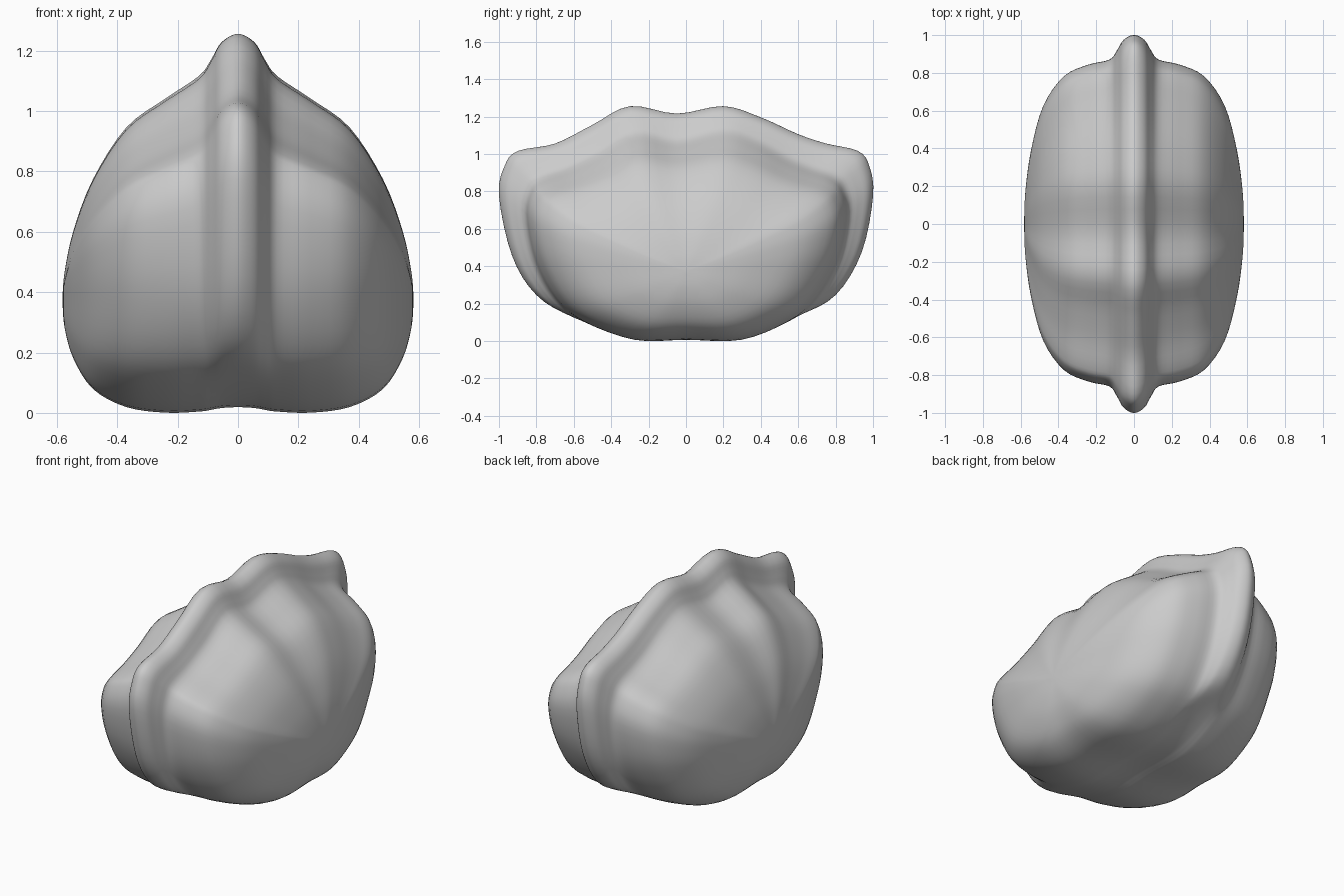
import bpy, bmesh

if "Cube" in bpy.data.objects:
    bpy.data.objects.remove(bpy.data.objects["Cube"])

# Keel outline and shoulder outline, paired point by point: (keel y, keel z, shoulder y, shoulder z)
OUTLINE = [
    (0, .02, 0, .005), (-.3, .02, -.28, .005), (-.6, .12, -.55, .10), (-.8, .24, -.70, .22),
    (-.93, .45, -.81, .42), (-1, .77, -.86, .68), (-.97, .93, -.83, .82), (-.9, 1.01, -.77, .87),
    (-.7, 1.05, -.62, .92), (-.5, 1.15, -.45, 1.0), (-.3, 1.25, -.27, 1.10), (-.05, 1.21, -.05, 1.06),
    (.2, 1.25, .2, 1.11), (.4, 1.19, .37, 1.06), (.6, 1.10, .54, .97), (.75, 1.05, .66, .92),
    (.92, 1.01, .78, .88), (.98, .93, .84, .82), (1, .77, .87, .68), (.94, .47, .82, .43),
    (.8, .24, .70, .22), (.6, .13, .55, .10), (.32, .025, .3, .005)]
# Ridge rings: (x, share of shoulder outline)
RIDGE = [(0, 0), (.055, .2), (.09, .62)]
# Cheek rings: (x, scale along y, scale above centre, scale below centre)
CHEEK = [(.13, 1, 1, 1), (.24, .97, .90, 1.01), (.37, .90, .77, .96), (.48, .72, .54, .80),
         (.545, .45, .31, .53), (.575, .2, .12, .25), (.582, 0, 0, 0)]
CENTRE_Z = .37
STEPS = 4


def spline(a, b, c, d, t):
    """Catmull-Rom point between b and c."""
    return tuple(.5 * (2 * q + (r - p) * t + (2 * p - 5 * q + 4 * r - s) * t * t
                       + (3 * q - p - 3 * r + s) * t ** 3) for p, q, r, s in zip(a, b, c, d))


def cheek_point(x, sy, up, down, y, z):
    w = min(1, max(0, (z - CENTRE_Z + .15) / .3))
    w = w * w * (3 - 2 * w)
    return (x, y * sy, CENTRE_Z + (z - CENTRE_Z) * (down + (up - down) * w))


# Smooth the closed outline
n = len(OUTLINE)
outline = [spline(*(OUTLINE[(i + k) % n] for k in (-1, 0, 1, 2)), s / STEPS)
           for i in range(n) for s in range(STEPS)]

# Key rings on one side, then mirrored to the other
half = [[(x, py + (by - py) * f, pz + (bz - pz) * f) for py, pz, by, bz in outline] for x, f in RIDGE]
half += [[cheek_point(*c, by, bz) for _, _, by, bz in outline] for c in CHEEK]
keys = [[(-x, y, z) for x, y, z in ring] for ring in half[:0:-1]] + half

# Interpolate between the key rings
rings = []
last = len(keys) - 1
for i in range(last):
    quad = [keys[min(last, max(0, i + k))] for k in (-1, 0, 1, 2)]
    for s in range(STEPS):
        rings.append([spline(*pts, s / STEPS) for pts in zip(*quad)])
rings.append(keys[-1])

# Skin the rings
bm = bmesh.new()
verts = [[bm.verts.new(p) for p in ring] for ring in rings]
m = len(outline)
for a, b in zip(verts, verts[1:]):
    for j in range(m):
        bm.faces.new((a[j], a[(j + 1) % m], b[(j + 1) % m], b[j]))
bmesh.ops.remove_doubles(bm, verts=bm.verts, dist=1e-5)
bmesh.ops.recalc_face_normals(bm, faces=bm.faces)
for face in bm.faces:
    face.smooth = True

# Stand it on the ground
low = min(v.co.z for v in bm.verts)
for v in bm.verts:
    v.co.z -= low

mesh = bpy.data.meshes.new("ridged_body")
bm.to_mesh(mesh)
bm.free()
grey = bpy.data.materials.new("plain grey")
grey.diffuse_color = (.6, .6, .6, 1)
grey.use_nodes = True
grey.node_tree.nodes["Principled BSDF"].inputs["Base Color"].default_value = grey.diffuse_color
mesh.materials.append(grey)
bpy.context.collection.objects.link(bpy.data.objects.new("ridged_body", mesh))
